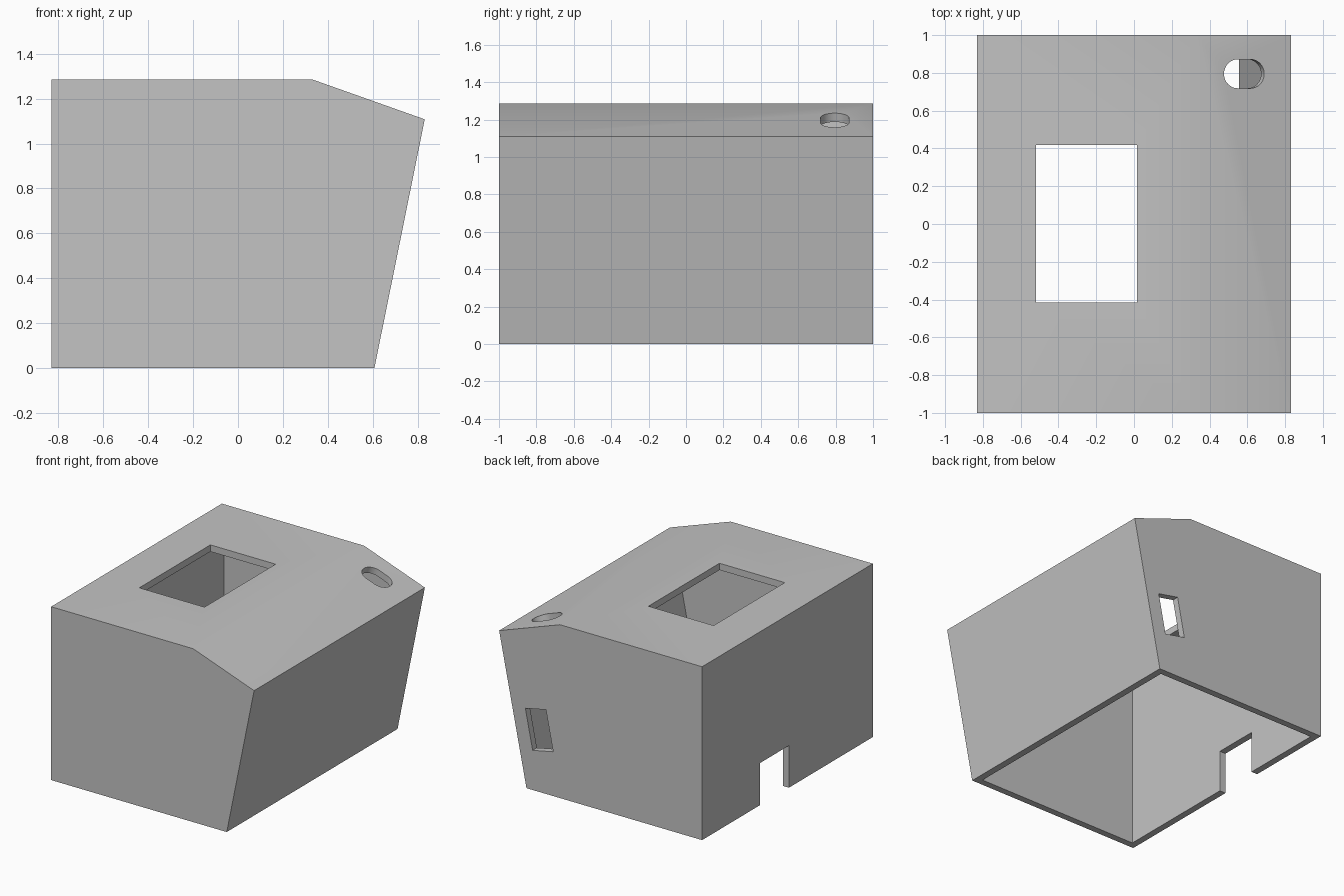
import bpy, bmesh, math
from mathutils import Vector, Matrix

WALL = 0.05
HALF = 0.832          # half width in x
BOTTOM_X = 0.608      # foot of the leaning side
SHOULDER = Vector((0.333, 1.285))
EDGE = Vector((HALF, 1.108))

if "Cube" in bpy.data.objects:
    bpy.data.objects.remove(bpy.data.objects["Cube"], do_unlink=True)

grey = bpy.data.materials.new("plain grey")
grey.use_nodes = True
colour = (0.55, 0.55, 0.55, 1)
grey.diffuse_color = colour
grey.node_tree.nodes["Principled BSDF"].inputs["Base Color"].default_value = colour


def prism(name, points, depth, matrix=None):
    """Extrude a counter-clockwise xy outline along z, centred, then place it."""
    bm = bmesh.new()
    face = bm.faces.new([bm.verts.new((p[0], p[1], -depth / 2)) for p in points])
    grown = bmesh.ops.extrude_face_region(bm, geom=[face])["geom"]
    verts = [v for v in grown if isinstance(v, bmesh.types.BMVert)]
    bmesh.ops.translate(bm, verts=verts, vec=(0, 0, depth))
    if matrix:
        bm.transform(matrix)
    bmesh.ops.recalc_face_normals(bm, faces=bm.faces)
    mesh = bpy.data.meshes.new(name)
    bm.to_mesh(mesh)
    bm.free()
    mesh.materials.append(grey)
    obj = bpy.data.objects.new(name, mesh)
    bpy.context.collection.objects.link(obj)
    return obj


def rectangle(w, h):
    return [(-w / 2, -h / 2), (w / 2, -h / 2), (w / 2, h / 2), (-w / 2, h / 2)]


def side_profile(z):
    """Outline of the housing with its bottom edge at height z."""
    foot = BOTTOM_X + (EDGE.x - BOTTOM_X) * z / EDGE.y
    return [Vector((-HALF, z)), Vector((foot, z)), EDGE, SHOULDER,
            Vector((-HALF, SHOULDER.y))]


def inset(points, t):
    """Move every side of a counter-clockwise outline inward by t."""
    result = []
    for i, p in enumerate(points):
        a = (p - points[i - 1]).normalized()
        b = (points[(i + 1) % len(points)] - p).normalized()
        n, m = Vector((-a.y, a.x)), Vector((-b.y, b.x))
        result.append(p + (n + m) * t / (1 + n.dot(m)))
    return result


def slot(length, radius, steps=16):
    """Outline with two rounded ends."""
    straight = length / 2 - radius
    outline = []
    for sign, start in ((1, -math.pi / 2), (-1, math.pi / 2)):
        for i in range(steps + 1):
            a = start + math.pi * i / steps
            outline.append((sign * straight + radius * math.cos(a),
                            radius * math.sin(a)))
    return outline


# Housing shell, open underneath
upright = Matrix.Rotation(math.pi / 2, 4, 'X')
housing = prism("housing", side_profile(0), 2, upright)
cavity = prism("cavity_cutter", inset(side_profile(-0.2), WALL), 2 - 2 * WALL, upright)

# Rectangular opening in the roof
roof_opening = prism("roof_opening_cutter", rectangle(0.535, 0.833), 0.3,
                     Matrix.Translation((-0.252, 0.002, SHOULDER.y)))

# Rounded slot square to the sloping roof
slope = EDGE - SHOULDER
tilt = math.atan2(-slope.y, slope.x)
slot_x = 0.583
slot_z = SHOULDER.y + slope.y / slope.x * (slot_x - SHOULDER.x)
roof_slot = prism("roof_slot_cutter", slot(0.226, 0.0765), 0.2,
                  Matrix.Translation((slot_x, 0.795, slot_z))
                  @ Matrix.Rotation(tilt, 4, 'Y'))

# Back window, leaning with the side wall
lean = math.atan2(EDGE.x - BOTTOM_X, EDGE.y)
back_window = prism("back_window_cutter", rectangle(0.172, 0.302), 0.3,
                    Matrix.Translation((0.503, 1, 0.459))
                    @ Matrix.Rotation(lean, 4, 'Y') @ upright)

# Notch at the foot of the upright side
notch = prism("notch_cutter", rectangle(0.3, 0.338), 0.624,
              Matrix.Translation((-HALF, 0.152, 0)))

for cutter in (cavity, roof_opening, roof_slot, back_window, notch):
    cutter.hide_render = True
    cut = housing.modifiers.new(cutter.name, 'BOOLEAN')
    cut.operation = 'DIFFERENCE'
    cut.solver = 'EXACT'
    cut.object = cutter

# Apply the cuts and drop the cutters
bpy.ops.object.select_all(action='DESELECT')
bpy.context.view_layer.objects.active = housing
housing.select_set(True)
for name in [m.name for m in housing.modifiers]:
    bpy.ops.object.modifier_apply(modifier=name)
for cutter in (cavity, roof_opening, roof_slot, back_window, notch):
    bpy.data.objects.remove(cutter, do_unlink=True)
bpy.ops.object.shade_smooth_by_angle(angle=math.radians(30))
